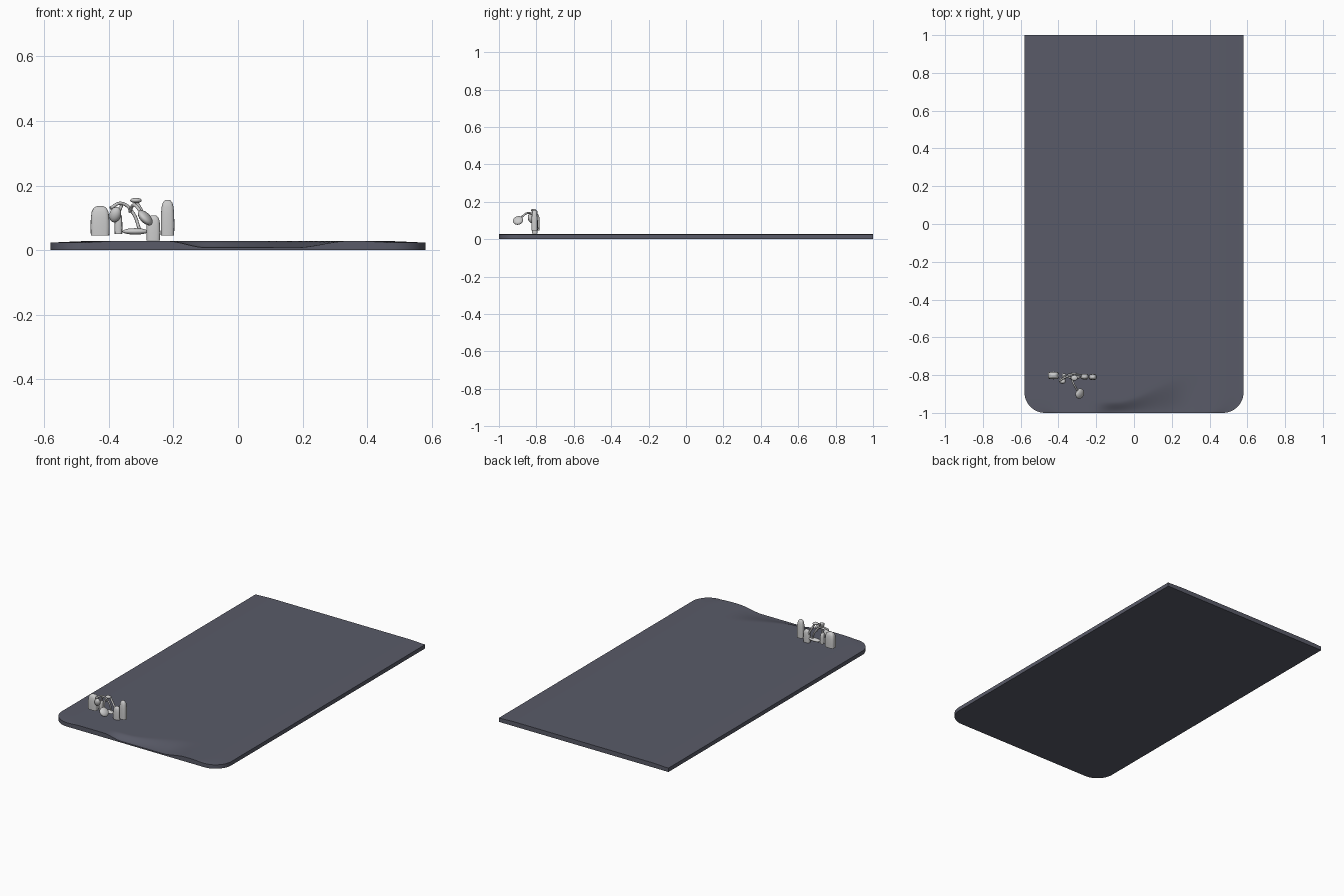
import bpy, bmesh, math
from mathutils import Vector

if "Cube" in bpy.data.objects:
    bpy.data.objects.remove(bpy.data.objects["Cube"])


def smooth(a, b, v):
    t = max(0.0, min(1.0, (v - a) / (b - a)))
    return t * t * (3 - 2 * t)


def add(name, bm, mat=None, angle=40):
    bmesh.ops.recalc_face_normals(bm, faces=bm.faces)
    me = bpy.data.meshes.new(name)
    bm.to_mesh(me)
    bm.free()
    ob = bpy.data.objects.new(name, me)
    bpy.context.collection.objects.link(ob)
    if mat:
        me.materials.append(mat)
    bpy.ops.object.select_all(action='DESELECT')
    ob.select_set(True)
    bpy.context.view_layer.objects.active = ob
    bpy.ops.object.shade_smooth_by_angle(angle=math.radians(angle))
    return ob


slate = bpy.data.materials.new("slate")
slate.diffuse_color = (0.1, 0.104, 0.138, 1)
slate.use_nodes = True
slate.node_tree.nodes["Principled BSDF"].inputs["Base Color"].default_value = slate.diffuse_color


# Slab: rounded front corners, worn dip along the front edge
def slab():
    bm = bmesh.new()
    bmesh.ops.create_grid(bm, x_segments=72, y_segments=120, size=1)
    top = list(bm.verts)
    bmesh.ops.extrude_face_region(bm, geom=list(bm.faces), use_keep_orig=True)
    top = set(top)
    R = 0.11
    for v in bm.verts:
        u, t = v.co.x, (v.co.y + 1) / 2
        y = -1 + 2 * t ** 1.6
        d = max(0, R - 1 - y)
        half = 0.58 - R + math.sqrt(max(0, R * R - d * d))
        x = u * half
        z = 0.0
        if v in top:
            z = 0.028 - 0.004 * smooth(0.8, 1.0, abs(u))
            across = smooth(-0.22, -0.1, x) * (1 - smooth(0.18, 0.34, x))
            reach = 0.06 + 0.14 * smooth(-0.1, 0.3, x)
            z -= 0.02 * across * (1 - smooth(0, reach, y + 1))
        v.co = (x, y, z)
    add("slab", bm, slate, 30)


# Upright stone: rings along z that round over at the top
def stone(name, x, y, wx, wy, z0, z1, lean=0.0, power=3.0):
    bm = bmesh.new()
    prev = None
    for h, s in [(0, .97), (.3, 1), (.6, .97), (.8, .88), (.92, .7), (.98, .45), (1, .2)]:
        ring = []
        for i in range(20):
            a = math.tau * i / 20
            c, q = math.cos(a), math.sin(a)
            px = math.copysign(abs(c) ** (2 / power), c) * wx / 2 * s
            py = math.copysign(abs(q) ** (2 / power), q) * wy / 2 * s
            ring.append(bm.verts.new((x + px + lean * h, y + py, z0 + (z1 - z0) * h)))
        if prev:
            for i in range(20):
                j = (i + 1) % 20
                bm.faces.new((prev[i], prev[j], ring[j], ring[i]))
        else:
            bm.faces.new(ring)
        prev = ring
    bm.faces.new(prev)
    add(name, bm)


# Curved stem swept along points
def stem(name, pts, r):
    cu = bpy.data.curves.new(name, 'CURVE')
    cu.dimensions = '3D'
    cu.bevel_depth = r
    cu.bevel_resolution = 3
    cu.use_fill_caps = True
    sp = cu.splines.new('BEZIER')
    sp.bezier_points.add(len(pts) - 1)
    for b, p in zip(sp.bezier_points, pts):
        b.co = p
        b.handle_left_type = b.handle_right_type = 'AUTO'
    ob = bpy.data.objects.new(name, cu)
    bpy.context.collection.objects.link(ob)


# Flattened pebble or petal
def pebble(name, loc, size, rot=(0, 0, 0)):
    bm = bmesh.new()
    bmesh.ops.create_uvsphere(bm, u_segments=16, v_segments=10, radius=0.5)
    ob = add(name, bm)
    ob.location, ob.scale, ob.rotation_euler = loc, size, rot


slab()
stone("left_block", -0.427, -0.802, 0.059, 0.04, 0.045, 0.137, power=4)
stone("tall_stone", -0.218, -0.81, 0.042, 0.032, 0.045, 0.156)
stone("short_stone", -0.262, -0.808, 0.043, 0.03, 0.03, 0.108)
stone("small_stone", -0.37, -0.806, 0.024, 0.03, 0.05, 0.115)
pebble("left_petal", (-0.38, -0.83, 0.11), (0.036, 0.03, 0.05), (0.3, 0.3, 0))
pebble("base_pebble", (-0.318, -0.805, 0.058), (0.08, 0.032, 0.02))
pebble("bud", (-0.316, -0.815, 0.154), (0.036, 0.03, 0.016))
stem("left_arch", [(-0.395, -0.83, 0.13), (-0.36, -0.81, 0.145),
                   (-0.325, -0.8, 0.115), (-0.305, -0.8, 0.065)], 0.005)
stem("left_leg", [(-0.36, -0.81, 0.14), (-0.374, -0.805, 0.1), (-0.378, -0.8, 0.055)], 0.005)
stem("right_arch", [(-0.315, -0.8, 0.15), (-0.295, -0.8, 0.115), (-0.26, -0.805, 0.06)], 0.006)
stem("leaf_stem", [(-0.335, -0.8, 0.12), (-0.322, -0.84, 0.14), (-0.298, -0.885, 0.115)], 0.005)
pebble("front_leaf", (-0.287, -0.898, 0.1), (0.058, 0.056, 0.03), (0.5, 0.7, 0.4))
